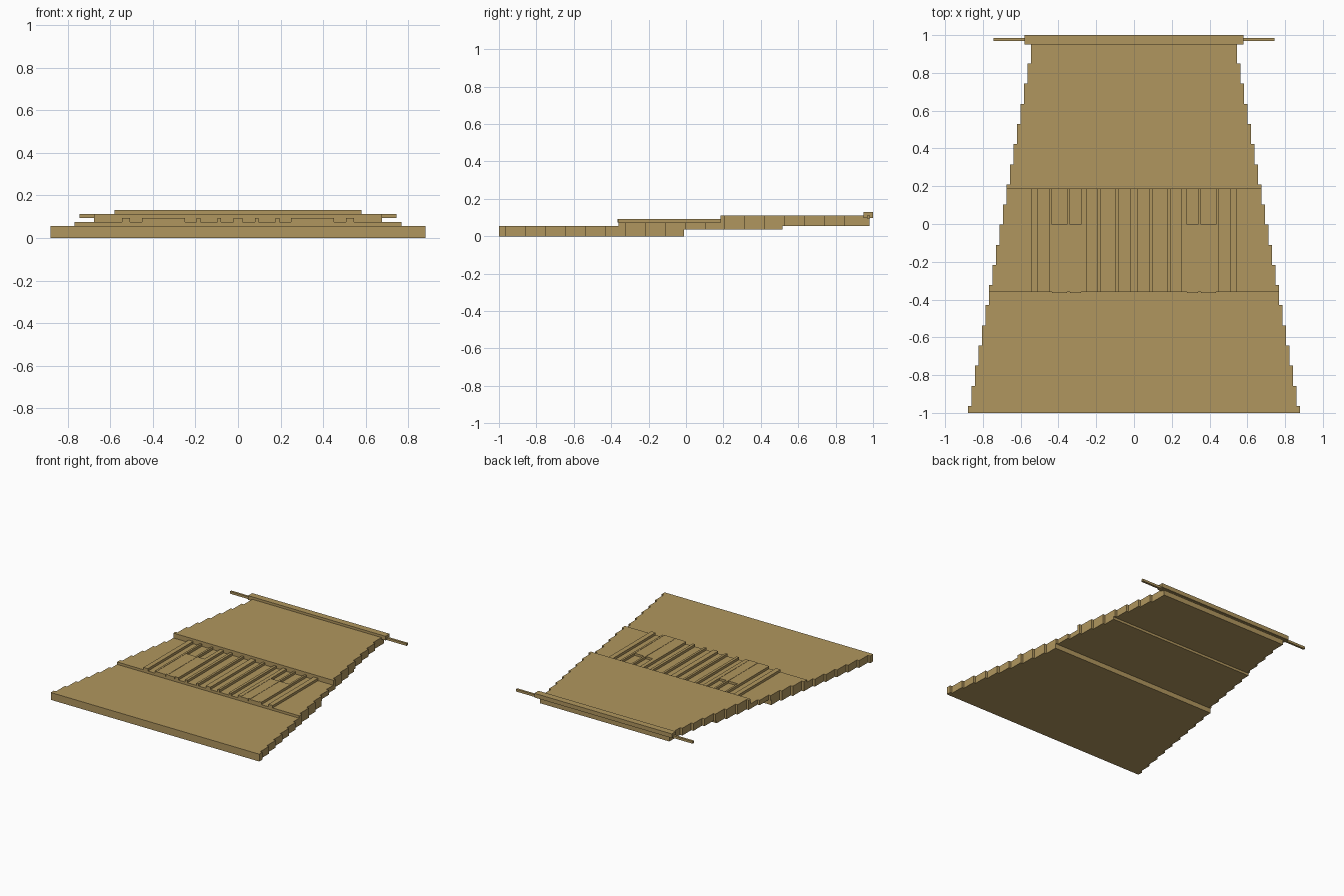
import bpy, bmesh

cube = bpy.data.objects.get("Cube")
if cube:
    bpy.data.objects.remove(cube, do_unlink=True)

tan = bpy.data.materials.new("sandy tan")
tan.use_nodes = True
colour = (0.434, 0.305, 0.112, 1)
tan.diffuse_color = colour
tan.node_tree.nodes["Principled BSDF"].inputs["Base Color"].default_value = colour

L = 0.0186                                   # thickness of one layer
STEPS = [-0.963 + 0.1066 * k for k in range(18)]   # where the sides step inward


def prism(name, outline, z0, z1):
    """Extrude a flat outline from z0 to z1."""
    bm = bmesh.new()
    face = bm.faces.new([bm.verts.new((x, y, z0)) for x, y in outline])
    top = bmesh.ops.extrude_face_region(bm, geom=[face])["geom"]
    for v in top:
        if isinstance(v, bmesh.types.BMVert):
            v.co.z = z1
    bmesh.ops.recalc_face_normals(bm, faces=bm.faces)
    mesh = bpy.data.meshes.new(name)
    bm.to_mesh(mesh)
    bm.free()
    mesh.materials.append(tan)
    obj = bpy.data.objects.new(name, mesh)
    bpy.context.collection.objects.link(obj)
    return obj


def box(name, x0, x1, y0, y1, z0, z1):
    return prism(name, [(x0, y0), (x1, y0), (x1, y1), (x0, y1)], z0, z1)


def half_width(y):
    return 0.88 - L * sum(s <= y for s in STEPS)


def deck(name, y0, y1, z0, z1):
    """Slab whose sides follow the stepped taper."""
    right = [(half_width(y0), y0)]
    for s in STEPS:
        if y0 < s < y1:
            right += [(right[-1][0], s), (half_width(s), s)]
    right.append((right[-1][0], y1))
    prism(name, right + [(-x, y) for x, y in reversed(right)], z0, z1)


# Stepped decks, front to back
deck("front_deck", -1, -0.36, 0, 3 * L)
deck("middle_deck_front", -0.36, -0.01, 0, 4 * L)
deck("middle_deck_back", -0.01, 0.185, 2 * L, 4 * L)
deck("rear_deck_front", 0.185, 0.515, 2 * L, 6 * L)
deck("rear_deck_back", 0.515, 0.98, 3 * L, 6 * L)

# Raised ribs across the middle
box("centre_rib", -0.02, 0.02, -0.36, 0.185, 4 * L, 5 * L)
ribs = [(0.08, 0.097), (0.175, 0.195), (0.25, 0.28),
        (0.34, 0.355), (0.435, 0.45), (0.508, 0.545)]
panels = [(0.28, 0.34), (0.355, 0.435)]
for side, sign in (("left", 1), ("right", -1)):
    for i, (a, b) in enumerate(ribs):
        box(f"{side}_rib_{i + 1}", sign * a, sign * b, -0.36, 0.185, 4 * L, 5 * L)
    # Short infill panels between the outer ribs
    for i, (a, b) in enumerate(panels):
        box(f"{side}_panel_{i + 1}", sign * a, sign * b, -0.365, -0.003, 4 * L, 4.9 * L)

# Bar and thin rod along the rear edge
box("rear_bar", -0.58, 0.58, 0.95, 1.0, 5.3 * L, 7 * L)
box("rear_rod", -0.745, 0.745, 0.968, 0.985, 5.05 * L, 6 * L)
